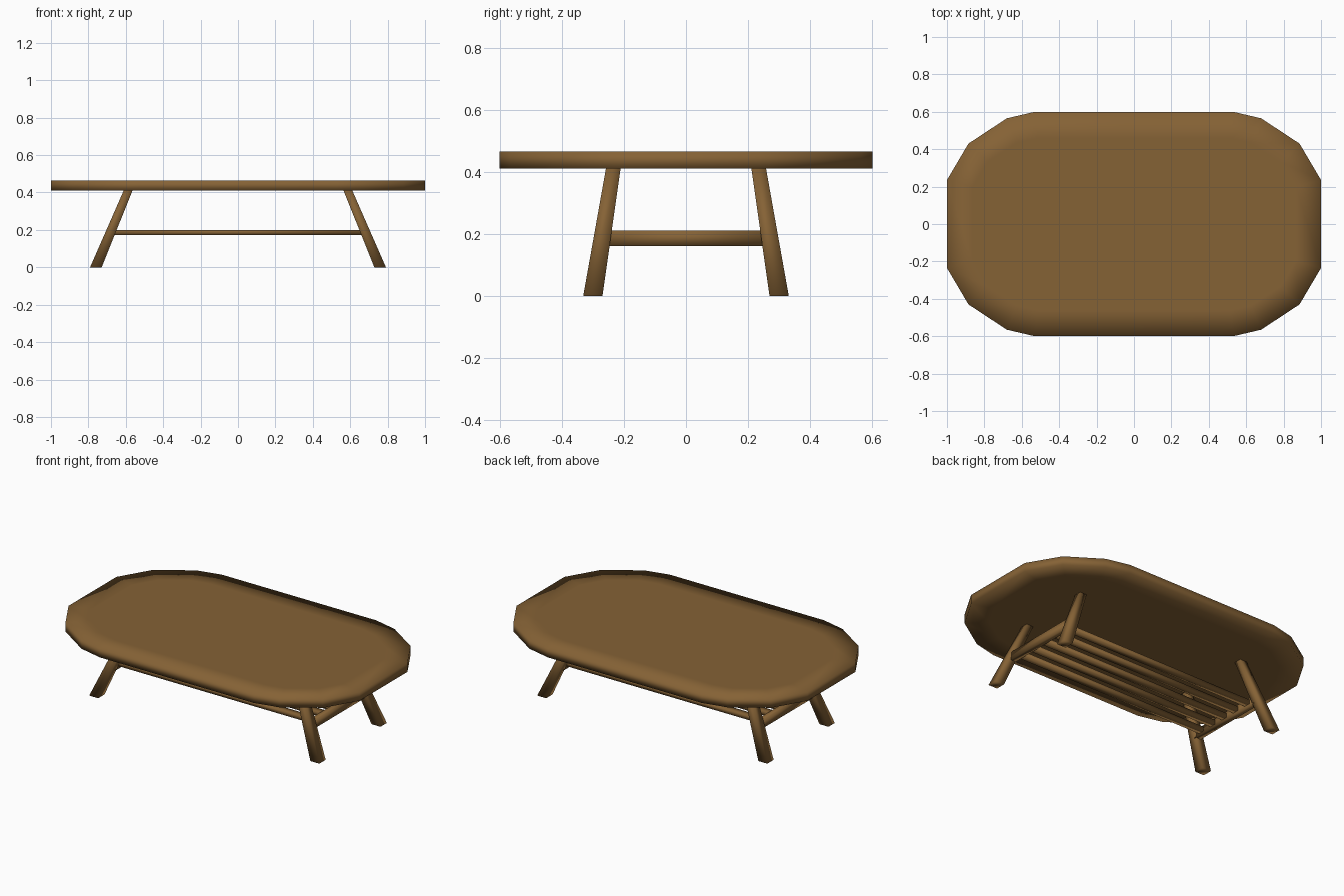
import bpy, bmesh

if "Cube" in bpy.data.objects:
    bpy.data.objects.remove(bpy.data.objects["Cube"])

wood = bpy.data.materials.new("brown wood")
wood.diffuse_color = (0.235, 0.122, 0.036, 1)
wood.use_nodes = True
wood.node_tree.nodes["Principled BSDF"].inputs["Base Color"].default_value = wood.diffuse_color


def finish(bm, name):
    bmesh.ops.recalc_face_normals(bm, faces=bm.faces)
    for f in bm.faces:
        f.smooth = True
    me = bpy.data.meshes.new(name)
    bm.to_mesh(me)
    bm.free()
    me.materials.append(wood)
    ob = bpy.data.objects.new(name, me)
    bpy.context.collection.objects.link(ob)
    return ob


def bar(name, a, b, size_a, size_b):
    """Four-sided bar between points a and b; each end is a rectangle of two offset vectors."""
    bm = bmesh.new()
    ends = []
    for p, (u, v) in ((a, size_a), (b, size_b)):
        ends.append([bm.verts.new([p[i] + s * u[i] / 2 + t * v[i] / 2 for i in range(3)])
                     for s, t in ((-1, -1), (1, -1), (1, 1), (-1, 1))])
    bm.faces.new(ends[0])
    bm.faces.new(ends[1])
    for i in range(4):
        j = (i + 1) % 4
        bm.faces.new((ends[0][i], ends[0][j], ends[1][j], ends[1][i]))
    return finish(bm, name)


# Tabletop: faceted rounded outline, softened by an inner ring above and below
quarter = [(1.0, 0.235), (0.885, 0.43), (0.68, 0.565), (0.53, 0.60)]
outline = (quarter + [(-x, y) for x, y in reversed(quarter)]
           + [(-x, -y) for x, y in quarter] + [(x, -y) for x, y in reversed(quarter)])
bm = bmesh.new()
base = bm.faces.new([bm.verts.new((x, y, 0.41)) for x, y in outline])
ext = bmesh.ops.extrude_face_region(bm, geom=[base], use_keep_orig=True)
bmesh.ops.translate(bm, vec=(0, 0, 0.055),
                    verts=[e for e in ext["geom"] if isinstance(e, bmesh.types.BMVert)])
bmesh.ops.recalc_face_normals(bm, faces=bm.faces)
caps = [f for f in bm.faces if abs(f.normal.z) > 0.9]
bmesh.ops.inset_individual(bm, faces=caps, thickness=0.14)
finish(bm, "tabletop")

# Four splayed, tapered legs
for sx, side in ((-1, "left"), (1, "right")):
    for sy, end in ((-1, "front"), (1, "back")):
        bar(f"{end}_{side}_leg", (sx * 0.76, sy * 0.30, 0), (sx * 0.587, sy * 0.234, 0.412),
            ((0.062, 0, 0), (0, 0.062, 0)), ((0.047, 0, 0), (0, 0.047, 0)))
    # Cross rail joining each pair of legs
    rail = ((0.035, 0, 0), (0, 0, 0.05))
    bar(f"{side}_cross_rail", (sx * 0.68, -0.26, 0.186), (sx * 0.68, 0.26, 0.186), rail, rail)

# Lower shelf slats
slat = ((0, 0.04, 0), (0, 0, 0.027))
for i in range(5):
    y = (i - 2) * 0.1
    bar(f"shelf_slat_{i + 1}", (-0.675, y, 0.187), (0.675, y, 0.187), slat, slat)
